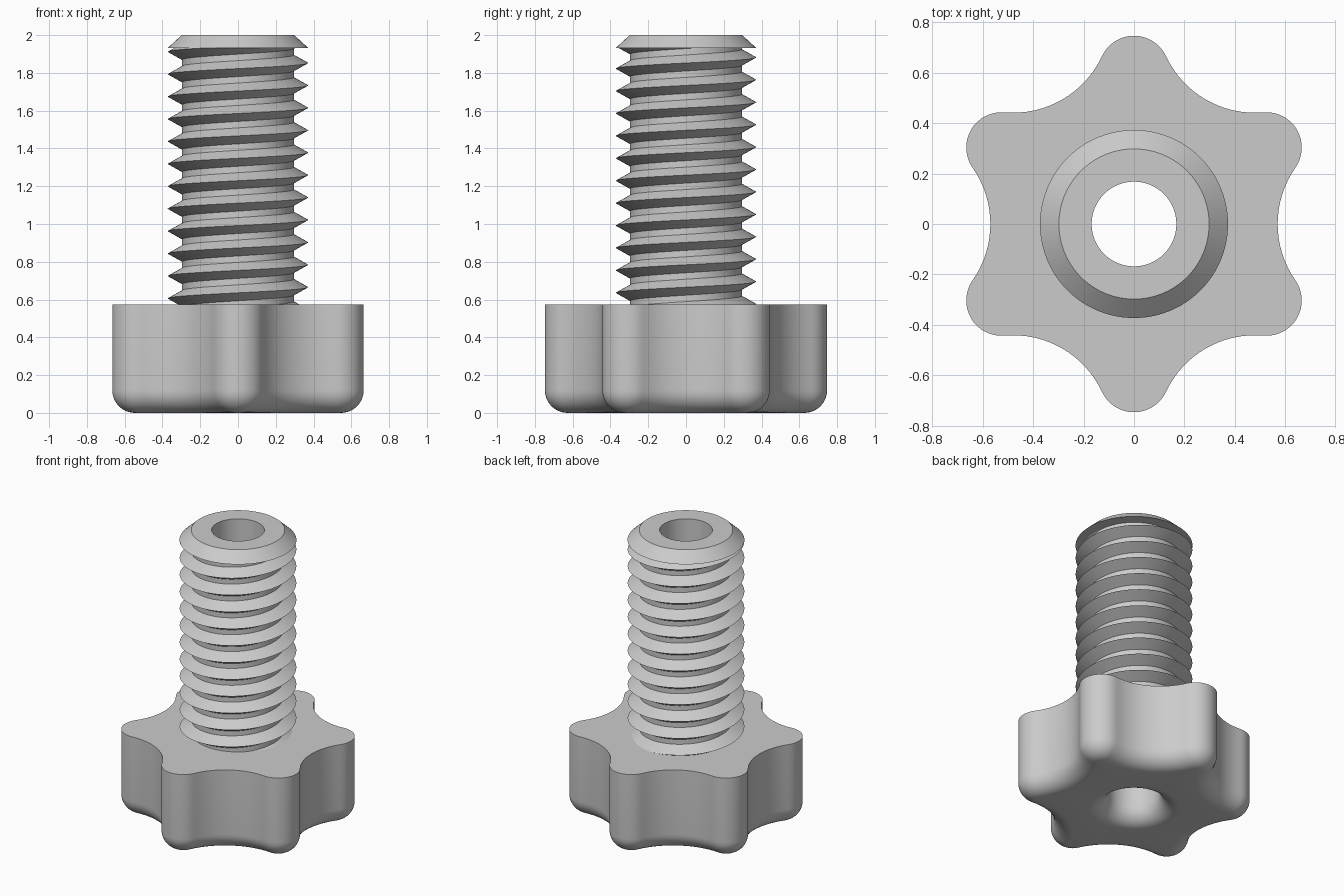
import bpy, bmesh, math
from math import sin, cos, pi, radians

cube = bpy.data.objects.get("Cube")
if cube:
    bpy.data.objects.remove(cube, do_unlink=True)

# Main dimensions
KNOB_H, FILLET = 0.575, 0.12
LOBE_R, LOBE_D, VALLEY = 0.14, 0.607, 0.57
BORE, CORE, MAJOR = 0.168, 0.296, 0.372
CAP_Z, TOP = 1.931, 2.0
PITCH, FLANK = 0.1187, 0.0435
SEGS = 96

grey = bpy.data.materials.new("light_grey")
grey.use_nodes = True
grey.diffuse_color = (0.6, 0.6, 0.6, 1)
grey.node_tree.nodes["Principled BSDF"].inputs["Base Color"].default_value = (0.6, 0.6, 0.6, 1)


def loft(rings, cyclic):
    """Skin a list of closed rings, optionally joining the last to the first."""
    bm = bmesh.new()
    rows = [[bm.verts.new(p) for p in ring] for ring in rings]
    pairs = list(zip(rows, rows[1:]))
    if cyclic:
        pairs.append((rows[-1], rows[0]))
    for a, b in pairs:
        for i in range(len(a)):
            j = (i + 1) % len(a)
            bm.faces.new((a[i], a[j], b[j], b[i]))
    return bm


def finish(bm, name):
    bmesh.ops.recalc_face_normals(bm, faces=bm.faces[:])
    mesh = bpy.data.meshes.new(name)
    bm.to_mesh(mesh)
    bm.free()
    mesh.materials.append(grey)
    mesh.shade_smooth()
    mesh.set_sharp_from_angle(angle=radians(30))
    obj = bpy.data.objects.new(name, mesh)
    bpy.context.scene.collection.objects.link(obj)
    return obj


def circle(r, z, angles):
    return [(r * cos(a), r * sin(a), z) for a in angles]


# Concave arc that is tangent to two neighbouring lobes
TIP_X, TIP_Y = LOBE_D * cos(pi / 6), LOBE_D / 2
k = VALLEY - TIP_X
ARC_R = (k * k + TIP_Y ** 2 - LOBE_R ** 2) / (2 * (LOBE_R - k))
ARC_D = VALLEY + ARC_R
BETA = math.atan2(ARC_D / 2, ARC_D * cos(pi / 6) - LOBE_D)


def star(inset, z, n=16):
    """Six-lobed outline, moved inward by inset."""
    pts = []
    gamma = BETA - pi / 6
    for s in range(6):
        axis = pi / 6 + s * pi / 3
        mid = axis + pi / 6
        for i in range(n):
            a = axis - BETA + 2 * BETA * i / n
            r = LOBE_R - inset
            pts.append((LOBE_D * cos(axis) + r * cos(a), LOBE_D * sin(axis) + r * sin(a), z))
        for i in range(n):
            a = mid + pi + gamma - 2 * gamma * i / n
            r = ARC_R + inset
            pts.append((ARC_D * cos(mid) + r * cos(a), ARC_D * sin(mid) + r * sin(a), z))
    return pts


# Knob: lobed body with rounded lower rim and rounded bore mouth
outline = star(0, KNOB_H)
angles = [math.atan2(p[1], p[0]) for p in outline]
steps = [i * pi / 2 / 10 for i in range(11)]
rings = [circle(BORE, KNOB_H, angles), outline]
rings += [star(FILLET * (1 - cos(t)), FILLET * (1 - sin(t))) for t in steps]
rings += [circle(BORE + FILLET * (1 - sin(t)), FILLET * (1 - cos(t)), angles) for t in steps]
finish(loft(rings, True), "knob")

# Stem: hollow core with chamfered end collar
turn = [2 * pi * i / SEGS for i in range(SEGS)]
profile = [(BORE, KNOB_H), (BORE, TOP), (CORE + 0.002, TOP), (MAJOR + 0.001, CAP_Z),
           (CORE, CAP_Z), (CORE, KNOB_H)]
finish(loft([circle(r, z, turn) for r, z in profile], True), "stem")

# Thread: right-handed V ridge, trimmed flush with knob and collar
rings = []
for i in range(14 * SEGS):
    a = 2 * pi * i / SEGS
    z = 0.428 + PITCH * (i / SEGS)
    rings.append([(r * cos(a), r * sin(a), z + dz) for r, dz in
                  ((CORE - 0.002, -FLANK), (MAJOR, 0), (CORE - 0.002, FLANK))])
bm = loft(rings, False)
for z, up in ((KNOB_H, -1), (CAP_Z, 1)):
    cut = bmesh.ops.bisect_plane(bm, geom=bm.verts[:] + bm.edges[:] + bm.faces[:],
                                 plane_co=(0, 0, z), plane_no=(0, 0, up), clear_outer=True)
finish(bm, "thread")
